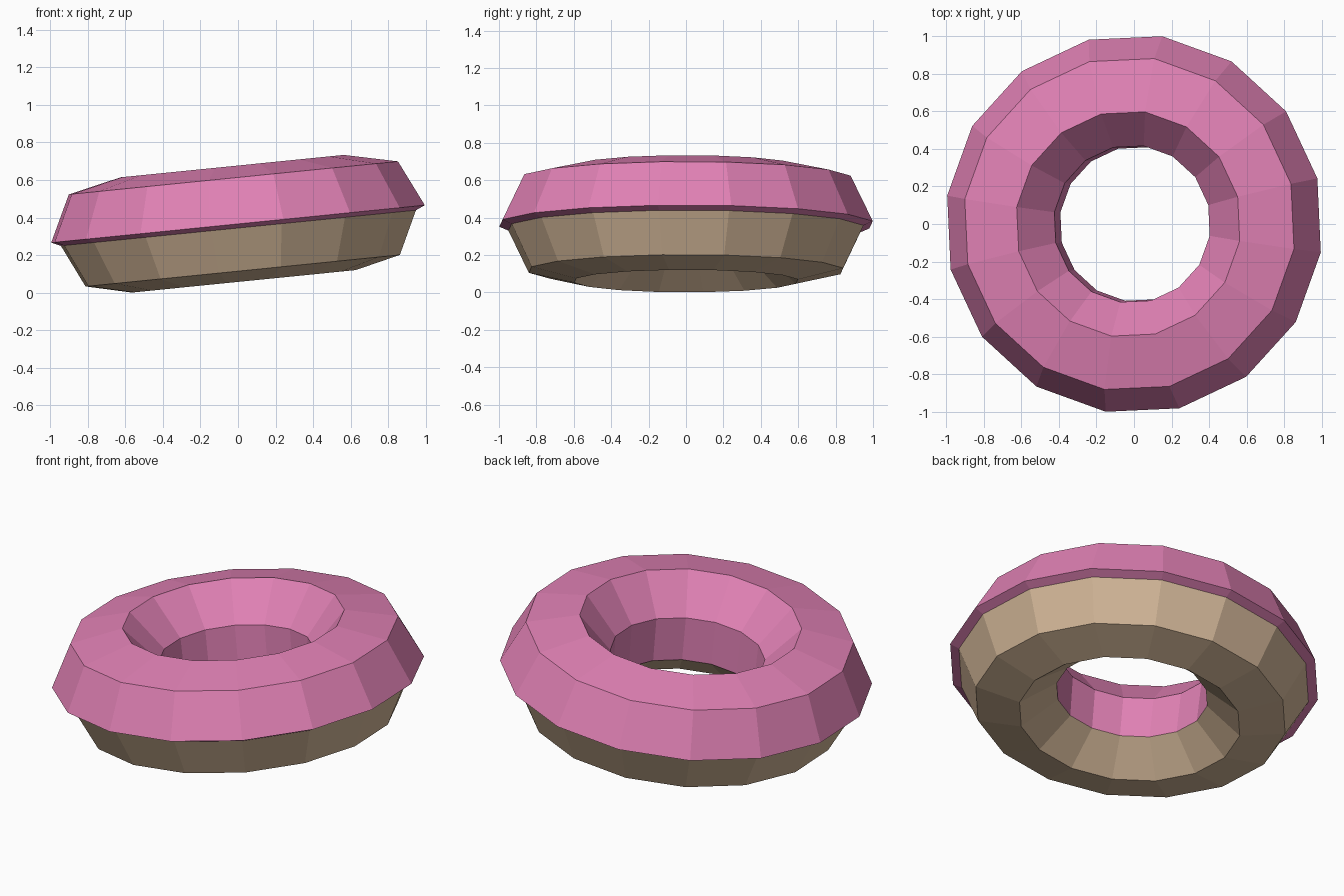
import bpy, bmesh
from math import cos, sin, tau, radians
from mathutils import Matrix

if "Cube" in bpy.data.objects:
    bpy.data.objects.remove(bpy.data.objects["Cube"])

SIDES = 16
TURN = radians(13.9)
# whole ring leans slightly, right side up
TILT = Matrix.Translation((0, 0, 0.366)) @ Matrix.Rotation(-0.1, 4, 'Y')


def lathe(name, profile, color):
    """Spin an open (radius, height) profile into a faceted ring."""
    bm = bmesh.new()
    rings = []
    for k in range(SIDES):
        a = TURN + tau * k / SIDES
        rings.append([bm.verts.new(TILT @ Matrix.Translation((r * cos(a), r * sin(a), h)).translation)
                      for r, h in profile])
    for k in range(SIDES):
        p, q = rings[k], rings[(k + 1) % SIDES]
        for i in range(len(profile) - 1):
            bm.faces.new((p[i], q[i], q[i + 1], p[i + 1]))
    mesh = bpy.data.meshes.new(name)
    bm.to_mesh(mesh)
    bm.free()
    obj = bpy.data.objects.new(name, mesh)
    bpy.context.collection.objects.link(obj)
    mat = bpy.data.materials.new(name + "_color")
    mat.diffuse_color = color
    mat.use_nodes = True
    mat.node_tree.nodes["Principled BSDF"].inputs["Base Color"].default_value = mat.diffuse_color
    mesh.materials.append(mat)
    return obj


# icing: overhanging lip, two top slopes, then down the hole wall
lathe("icing", [(0.96, -0.022), (1.01, 0.0), (0.89, 0.246), (0.603, 0.309),
                (0.42, 0.106), (0.413, -0.148)], (0.75, 0.22, 0.46, 1))

# dough: lower half, from the hole wall round to the lip
lathe("dough", [(0.413, -0.148), (0.605, -0.307), (0.85, -0.25),
                (0.96, -0.022)], (0.66, 0.48, 0.32, 1))
